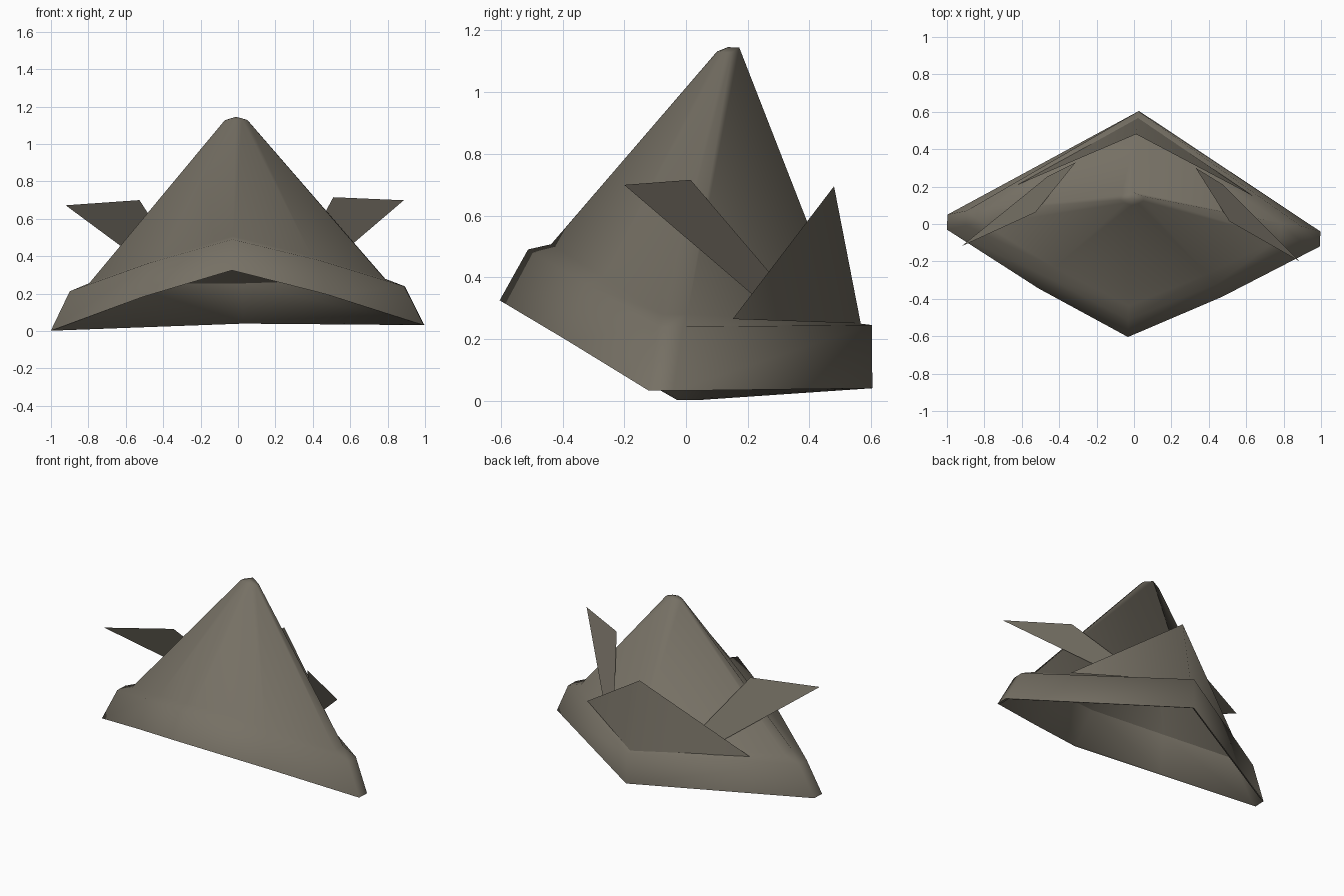
import bpy, bmesh, math
from mathutils import Matrix

cube = bpy.data.objects.get("Cube")
if cube:
    bpy.data.objects.remove(cube, do_unlink=True)

felt = bpy.data.materials.new("grey_brown_felt")
felt.use_nodes = True
colour = (0.18, 0.162, 0.128, 1)
felt.diffuse_color = colour
felt.node_tree.nodes["Principled BSDF"].inputs["Base Color"].default_value = colour

# The whole hat sits slightly turned and tipped
tilt = Matrix.Rotation(math.radians(-2.6), 4, 'Z') @ Matrix.Rotation(math.radians(-0.85), 4, 'Y')


def finish(name, bm, angle):
    bm.transform(tilt)
    mesh = bpy.data.meshes.new(name)
    bm.to_mesh(mesh)
    bm.free()
    mesh.materials.append(felt)
    ob = bpy.data.objects.new(name, mesh)
    bpy.context.collection.objects.link(ob)
    bpy.ops.object.select_all(action='DESELECT')
    ob.select_set(True)
    bpy.context.view_layer.objects.active = ob
    bpy.ops.object.shade_smooth_by_angle(angle=math.radians(angle))


def loft(halves, tip=None):
    """Join half rings, mirrored into closed loops, with an optional closing tip."""
    bm = bmesh.new()
    rings = [[bm.verts.new(p) for p in half + [(-x, y, z) for x, y, z in half[-2:0:-1]]]
             for half in halves]
    count = len(rings[0])
    for low, high in zip(rings, rings[1:]):
        for i in range(count):
            j = (i + 1) % count
            bm.faces.new((low[i], low[j], high[j], high[i]))
    if tip:
        end, top = bm.verts.new(tip), rings[-1]
        for i in range(count):
            bm.faces.new((top[i], top[(i + 1) % count], end))
    return bm, rings


# Each half ring: front, front side, two corner points, back
brim_low = [(0, -0.605, 0.325), (0.49, -0.368, 0.19), (0.998, -0.075, 0.017),
            (0.998, 0.005, 0.017), (0, 0.605, 0.04)]
brim_high = [(0, -0.513, 0.49), (0.46, -0.3, 0.37), (0.895, -0.05, 0.226),
             (0.895, 0.03, 0.226), (0, 0.603, 0.245)]
crown_low = [(0, -0.438, 0.507), (0.41, -0.25, 0.395), (0.79, -0.04, 0.268),
             (0.79, 0.04, 0.268), (0, 0.52, 0.255)]
crown_high = [(0, 0.1, 1.132), (0.035, 0.11, 1.132), (0.06, 0.125, 1.128),
              (0.06, 0.15, 1.128), (0, 0.172, 1.145)]

# Tall pointed crown flowing into the brim, with a crisp ridge down its back
bm, rings = loft([brim_low, brim_high, crown_low, crown_high], tip=(0, 0.135, 1.146))
back = len(brim_low) - 1
bm.edges.get((rings[2][back], rings[3][back])).smooth = False
finish("crown_and_brim", bm, 65)

# Narrow lip and sloping inner wall of the brim, continuing the crown's slope
lip = [(x * 0.98, y * 0.98, z + 0.004) for x, y, z in brim_low]
bm, rings = loft([brim_low, lip, crown_low])
bmesh.ops.reverse_faces(bm, faces=bm.faces[:])
finish("brim_lining", bm, 65)

# Folded flap standing up at the back
bm = bmesh.new()
peak = bm.verts.new((0, 0.48, 0.695))
foot = bm.verts.new((0, 0.567, 0.25))
for side in (1, -1):
    end = bm.verts.new((side * 0.63, 0.18, 0.255))
    bm.faces.new((foot, end, peak) if side > 0 else (foot, peak, end))
finish("back_flap", bm, 75)

# Flat ear-like blades on both sides
blade = [(0.467, 0.234, 0.339), (0.905, -0.16, 0.686),
         (0.519, 0.038, 0.708), (0.321, 0.315, 0.376)]
for side, name in ((1, "left_blade"), (-1, "right_blade")):
    bm = bmesh.new()
    corners = [bm.verts.new((side * x, y, z)) for x, y, z in blade]
    bm.faces.new(corners[::side])
    finish(name, bm, 30)
